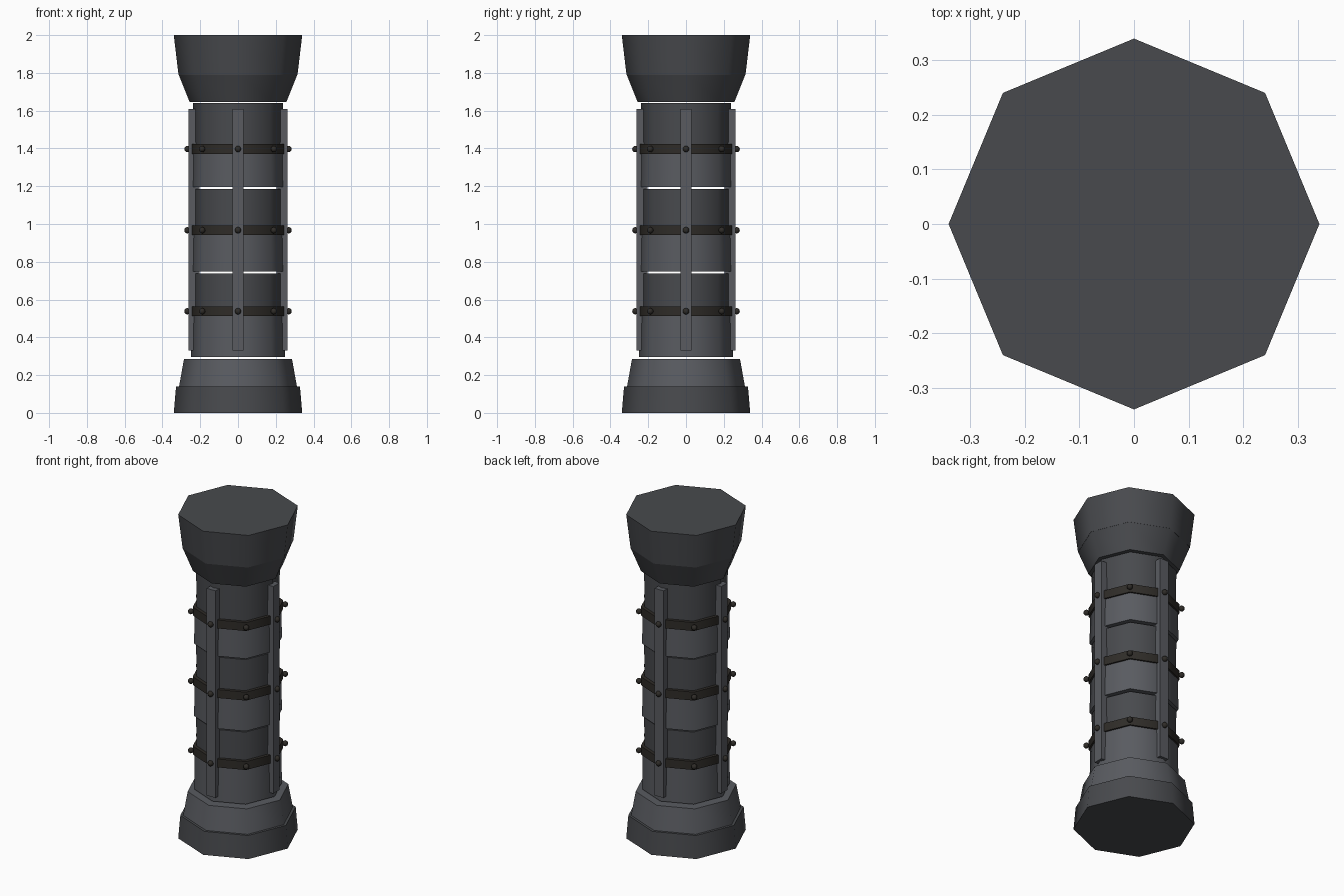
import bpy
from math import pi, cos, sin, radians

if "Cube" in bpy.data.objects:
    bpy.data.objects.remove(bpy.data.objects["Cube"])


def material(name, rgb):
    m = bpy.data.materials.new(name)
    m.diffuse_color = (*rgb, 1)
    m.use_nodes = True
    m.node_tree.nodes["Principled BSDF"].inputs["Base Color"].default_value = m.diffuse_color
    return m


DARK = material("dark_slate", (0.065, 0.068, 0.075))
LIGHT = material("light_slate", (0.10, 0.105, 0.118))
IRON = material("dark_iron", (0.028, 0.025, 0.021))


def finish(name, mat, angle=None):
    ob = bpy.context.object
    ob.name = name
    ob.data.materials.append(mat)
    if angle:
        bpy.ops.object.shade_smooth_by_angle(angle=radians(angle))
    return ob


def octagon(name, z0, z1, r0, r1, mat):
    # eight-sided tapered block with corners on the x and y axes
    bpy.ops.mesh.primitive_cone_add(vertices=8, radius1=r0, radius2=r1,
                                    depth=z1 - z0, location=(0, 0, (z0 + z1) / 2))
    return finish(name, mat, 50)


# Base: plinth and tapered tier
octagon("plinth", 0, 0.14, 0.34, 0.328, DARK)
octagon("base_tier", 0.14, 0.285, 0.312, 0.286, LIGHT)

# Capital: flared neck and top block
octagon("capital_neck", 1.645, 1.79, 0.256, 0.314, DARK)
octagon("capital_block", 1.79, 2.0, 0.315, 0.34, DARK)

# Shaft: six stacked drums, alternately wide and narrow, with thin gaps
pitch = (1.64 - 0.297) / 6
for i in range(6):
    z = 0.297 + i * pitch
    wide = i % 2 == 0
    octagon(f"drum_{i + 1}", z + (0.004 if i else 0), z + pitch - (0.007 if i < 5 else 0),
            0.25 if wide else 0.236, 0.246 if wide else 0.238,
            LIGHT if wide else DARK)

# Vertical strips on the four axes
for i in range(4):
    a = i * pi / 2
    bpy.ops.mesh.primitive_cube_add(size=1, location=(0.234 * cos(a), 0.234 * sin(a), 0.97),
                                    rotation=(0, 0, a))
    ob = finish(f"strip_{i + 1}", LIGHT)
    ob.scale = (0.058, 0.06, 1.28)

# Iron bands with a rivet at every corner
for b, z in enumerate((0.538, 0.967, 1.397)):
    octagon(f"band_{b + 1}", z - 0.026, z + 0.026, 0.257, 0.257, IRON)
    for i in range(8):
        a = i * pi / 4
        bpy.ops.mesh.primitive_uv_sphere_add(segments=10, ring_count=6, radius=0.017,
                                             location=(0.268 * cos(a), 0.268 * sin(a), z))
        finish(f"rivet_{b + 1}_{i + 1}", IRON, 60)
